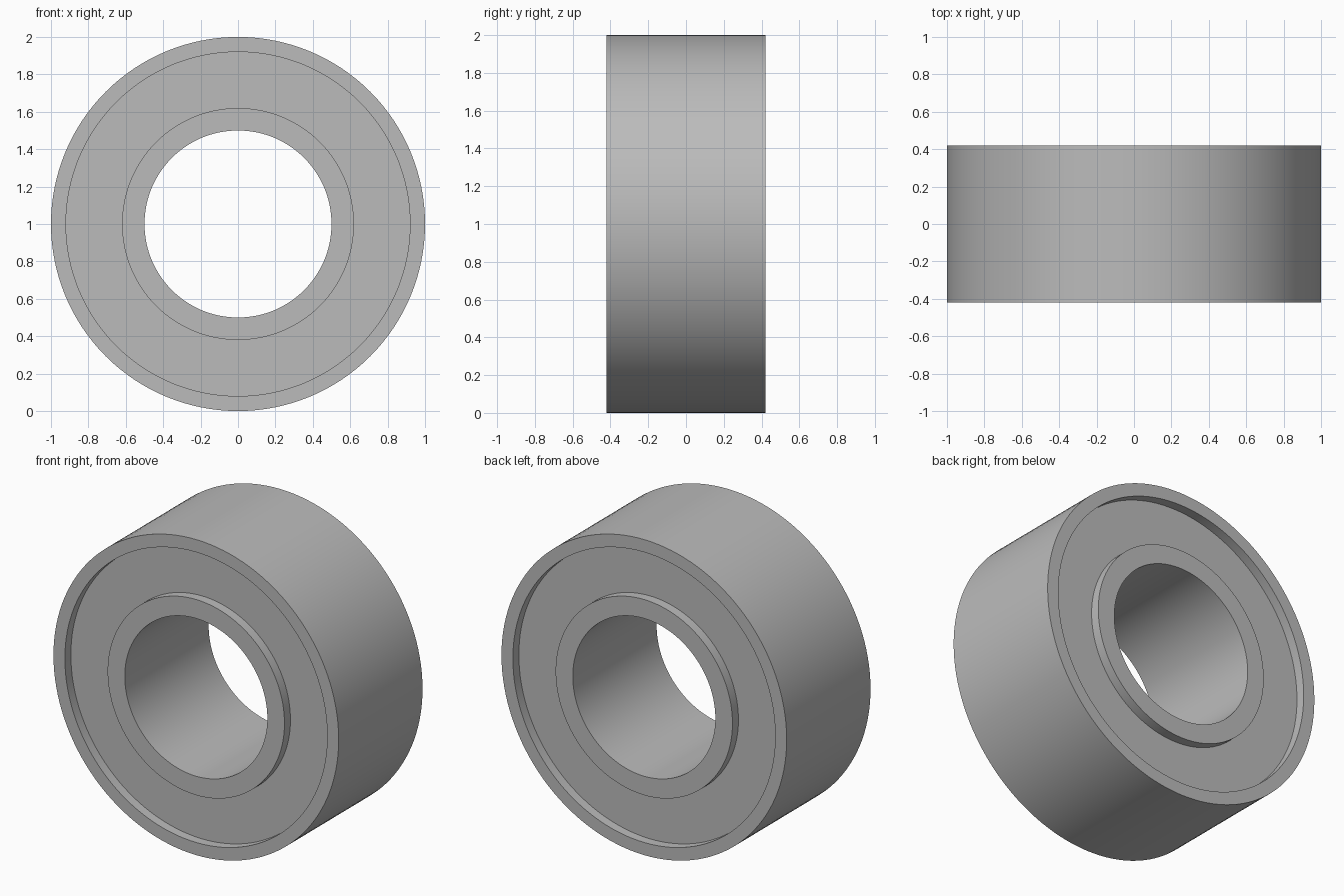
import bpy
import bmesh
import math

cube = bpy.data.objects.get("Cube")
if cube:
    bpy.data.objects.remove(cube, do_unlink=True)

SEGMENTS = 128
HALF_WIDTH = 0.42
RECESS = 0.06
CENTRE_Z = 1.0

steel = bpy.data.materials.new("grey steel")
grey = (0.5, 0.5, 0.5, 1.0)
steel.diffuse_color = grey
steel.use_nodes = True
steel.node_tree.nodes["Principled BSDF"].inputs["Base Color"].default_value = grey


def ring(name, inner, outer, half):
    """Ring of rectangular section, turned around the y axis."""
    bm = bmesh.new()
    section = [(inner, -half), (outer, -half), (outer, half), (inner, half)]
    loops = []
    for i in range(SEGMENTS):
        a = 2 * math.pi * i / SEGMENTS
        loops.append([bm.verts.new((r * math.cos(a), y, r * math.sin(a)))
                      for r, y in section])
    for i, here in enumerate(loops):
        after = loops[(i + 1) % SEGMENTS]
        for j in range(4):
            k = (j + 1) % 4
            bm.faces.new((here[j], here[k], after[k], after[j]))
    bmesh.ops.recalc_face_normals(bm, faces=bm.faces)
    mesh = bpy.data.meshes.new(name)
    bm.to_mesh(mesh)
    bm.free()
    mesh.materials.append(steel)
    obj = bpy.data.objects.new(name, mesh)
    obj.location.z = CENTRE_Z
    bpy.context.collection.objects.link(obj)
    bpy.ops.object.select_all(action='DESELECT')
    obj.select_set(True)
    bpy.context.view_layer.objects.active = obj
    bpy.ops.object.shade_smooth_by_angle(angle=math.radians(30))
    return obj


# Bearing: two full-width races with a recessed shield between them
ring("outer_race", 0.92, 1.0, HALF_WIDTH)
ring("inner_race", 0.50, 0.62, HALF_WIDTH)
ring("shield", 0.62, 0.92, HALF_WIDTH - RECESS)
